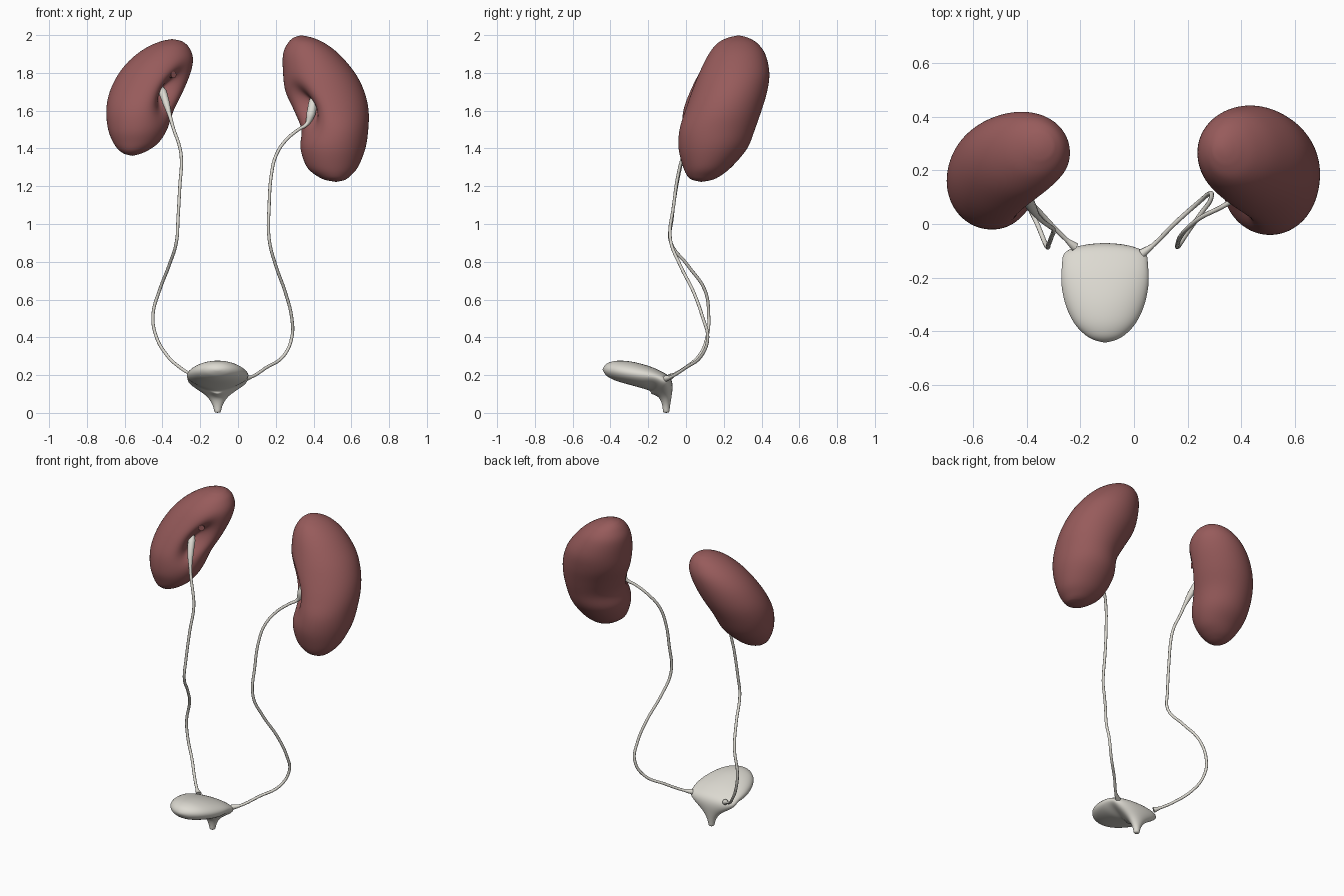
import bpy, bmesh
from math import sin, cos, pi, exp, radians, atan2
from mathutils import Vector

if "Cube" in bpy.data.objects:
    bpy.data.objects.remove(bpy.data.objects["Cube"])


def material(name, rgb):
    m = bpy.data.materials.new(name)
    m.diffuse_color = (*rgb, 1)
    m.use_nodes = True
    m.node_tree.nodes["Principled BSDF"].inputs["Base Color"].default_value = m.diffuse_color
    return m


RED = material("kidney_red", (0.31, 0.105, 0.105))
PALE = material("pale_tissue", (0.72, 0.70, 0.64))


def loft(name, rings, mat, start=None, end=None):
    """Skin closed rings; an end is a pole point, or a flat cap if None."""
    bm = bmesh.new()
    vr = [[bm.verts.new(p) for p in r] for r in rings]
    n = len(vr[0])
    for a, b in zip(vr, vr[1:]):
        for i in range(n):
            j = (i + 1) % n
            bm.faces.new((a[i], a[j], b[j], b[i]))
    for ring, pole in ((vr[0], start), (vr[-1], end)):
        if pole is None:
            bm.faces.new(ring)
        else:
            p = bm.verts.new(pole)
            for i in range(n):
                bm.faces.new((ring[i], ring[(i + 1) % n], p))
    bmesh.ops.recalc_face_normals(bm, faces=bm.faces)
    for f in bm.faces:
        f.smooth = True
    me = bpy.data.meshes.new(name)
    bm.to_mesh(me)
    bm.free()
    me.materials.append(mat)
    ob = bpy.data.objects.new(name, me)
    bpy.context.collection.objects.link(ob)
    s = ob.modifiers.new("smooth", 'SUBSURF')
    s.levels = s.render_levels = 1
    return ob


def densify(rows, k):
    """Catmull-Rom interpolation of number rows."""
    out = []
    for i in range(len(rows) - 1):
        p0, p1 = rows[max(i - 1, 0)], rows[i]
        p2, p3 = rows[i + 1], rows[min(i + 2, len(rows) - 1)]
        for s in range(k):
            t = s / k
            out.append([0.5 * (2 * b + (c - a) * t + (2 * a - 5 * b + 4 * c - d) * t * t
                               + (3 * b - a - 3 * c + d) * t ** 3)
                        for a, b, c, d in zip(p0, p1, p2, p3)])
    return out + [list(rows[-1])]


def kidney(name, rows, bottom, top, hilum_angle, hilum_z, seg=48):
    """Stacked ovals (z, x0, x1, y0, y1) with a hollow pressed in at the hilum."""
    rings = []
    for z, x0, x1, y0, y1 in densify(rows, 4):
        ring = []
        for i in range(seg):
            a = 2 * pi * i / seg
            d = a - radians(hilum_angle)
            d = atan2(sin(d), cos(d))
            f = 1 - 0.55 * exp(-(d / 0.36) ** 2 - ((z - hilum_z) / 0.095) ** 2)
            ring.append(((x0 + x1) / 2 + f * (x1 - x0) / 2 * cos(a),
                         (y0 + y1) / 2 + f * (y1 - y0) / 2 * sin(a), z))
        rings.append(ring)
    return loft(name, rings, RED, bottom, top)


def tube(name, pts, radius, mat):
    """Smooth tube through (x, y, z, relative radius) points."""
    cu = bpy.data.curves.new(name, 'CURVE')
    cu.dimensions = '3D'
    cu.bevel_depth, cu.bevel_resolution, cu.resolution_u = radius, 3, 5
    cu.use_fill_caps = True
    sp = cu.splines.new('BEZIER')
    sp.bezier_points.add(len(pts) - 1)
    for b, p in zip(sp.bezier_points, pts):
        b.co = p[:3]
        b.radius = p[3] if len(p) > 3 else 1
        b.handle_left_type = b.handle_right_type = 'AUTO'
    cu.materials.append(mat)
    ob = bpy.data.objects.new(name, cu)
    bpy.context.collection.objects.link(ob)
    bpy.ops.object.select_all(action='DESELECT')
    ob.select_set(True)
    bpy.context.view_layer.objects.active = ob
    bpy.ops.object.convert(target='MESH')
    return ob


# Kidneys
kidney("left_kidney", [
    (1.232, .465, .565, .035, .135), (1.25, .425, .59, .01, .175),
    (1.30, .365, .635, -.015, .24), (1.40, .33, .675, -.04, .325),
    (1.50, .335, .69, -.035, .365), (1.60, .295, .692, -.005, .40),
    (1.70, .25, .67, .03, .43), (1.80, .238, .62, .07, .442),
    (1.90, .238, .535, .12, .42), (1.96, .265, .455, .17, .375),
    (1.988, .295, .39, .225, .325)],
    (.52, .08, 1.222), (.335, .28, 2.0), 222, 1.62)
kidney("right_kidney", [
    (1.37, -.60, -.52, .045, .125), (1.39, -.63, -.475, .02, .17),
    (1.43, -.66, -.42, 0, .22), (1.50, -.688, -.375, -.02, .29),
    (1.60, -.698, -.34, -.015, .345), (1.70, -.68, -.29, .02, .39),
    (1.80, -.63, -.25, .07, .415), (1.88, -.56, -.238, .12, .415),
    (1.94, -.475, -.262, .18, .385), (1.97, -.40, -.30, .24, .34)],
    (-.56, .08, 1.36), (-.35, .29, 1.98), 318, 1.70)

# Short vessel stubs inside each hilum
tube("left_hilum_vessel", [(.44, .16, 1.72), (.40, .12, 1.71), (.385, .095, 1.69)], .018, RED)
tube("right_hilum_vessel", [(-.40, .17, 1.79), (-.36, .14, 1.79), (-.34, .115, 1.79)], .018, RED)

# Ureters, flaring into the renal pelvis at the top
tube("left_ureter", [
    (.42, .15, 1.70, 1), (.40, .12, 1.65, 2.8), (.385, .095, 1.58, 2.8), (.365, .085, 1.53, 1.2),
    (.32, .06, 1.50), (.25, .025, 1.44), (.20, -.015, 1.36), (.178, -.04, 1.27),
    (.165, -.065, 1.10), (.165, -.083, .92), (.20, -.03, .78), (.25, .04, .64),
    (.285, .09, .50), (.285, .115, .40), (.24, .08, .30), (.15, 0, .24),
    (.07, -.08, .19), (.03, -.11, .18, 2)], .0085, PALE)
tube("right_ureter", [
    (-.42, .14, 1.74, 1), (-.40, .10, 1.70, 2.6), (-.38, .06, 1.64, 2.2), (-.36, .03, 1.57, 1.2),
    (-.34, .01, 1.50), (-.312, -.01, 1.42), (-.30, -.02, 1.35), (-.308, -.05, 1.20),
    (-.318, -.075, 1.02), (-.325, -.083, .91), (-.365, .01, .78), (-.415, .10, .65),
    (-.45, .12, .52), (-.435, .113, .41), (-.38, .075, .31), (-.30, -.01, .235),
    (-.25, -.06, .205), (-.22, -.085, .19, 2)], .0085, PALE)

# Bladder: (y, z, heading, half width, half thickness, widening to the upper side)
sections = [
    (-.105, 0, 90, .016, .016, 0), (-.105, .045, 92, .028, .022, 0),
    (-.11, .09, 102, .060, .036, .2), (-.13, .138, 125, .125, .066, .7),
    (-.16, .168, 150, .148, .060, .45), (-.22, .191, 166, .162, .062, .15),
    (-.30, .212, 170, .148, .061, 0), (-.37, .224, 174, .115, .053, 0),
    (-.415, .229, 177, .072, .036, 0), (-.434, .23, 180, .036, .017, 0)]
rings = []
for y, z, head, w, h, k in densify(sections, 3):
    up = radians(head - 90)
    rings.append([(-.108 + w * cos(a) * (1 + k * sin(a)),
                   y + h * sin(a) * cos(up), z + h * sin(a) * sin(up))
                  for a in (2 * pi * i / 40 for i in range(40))])
loft("bladder", rings, PALE, None, (-.108, -.443, .23))
